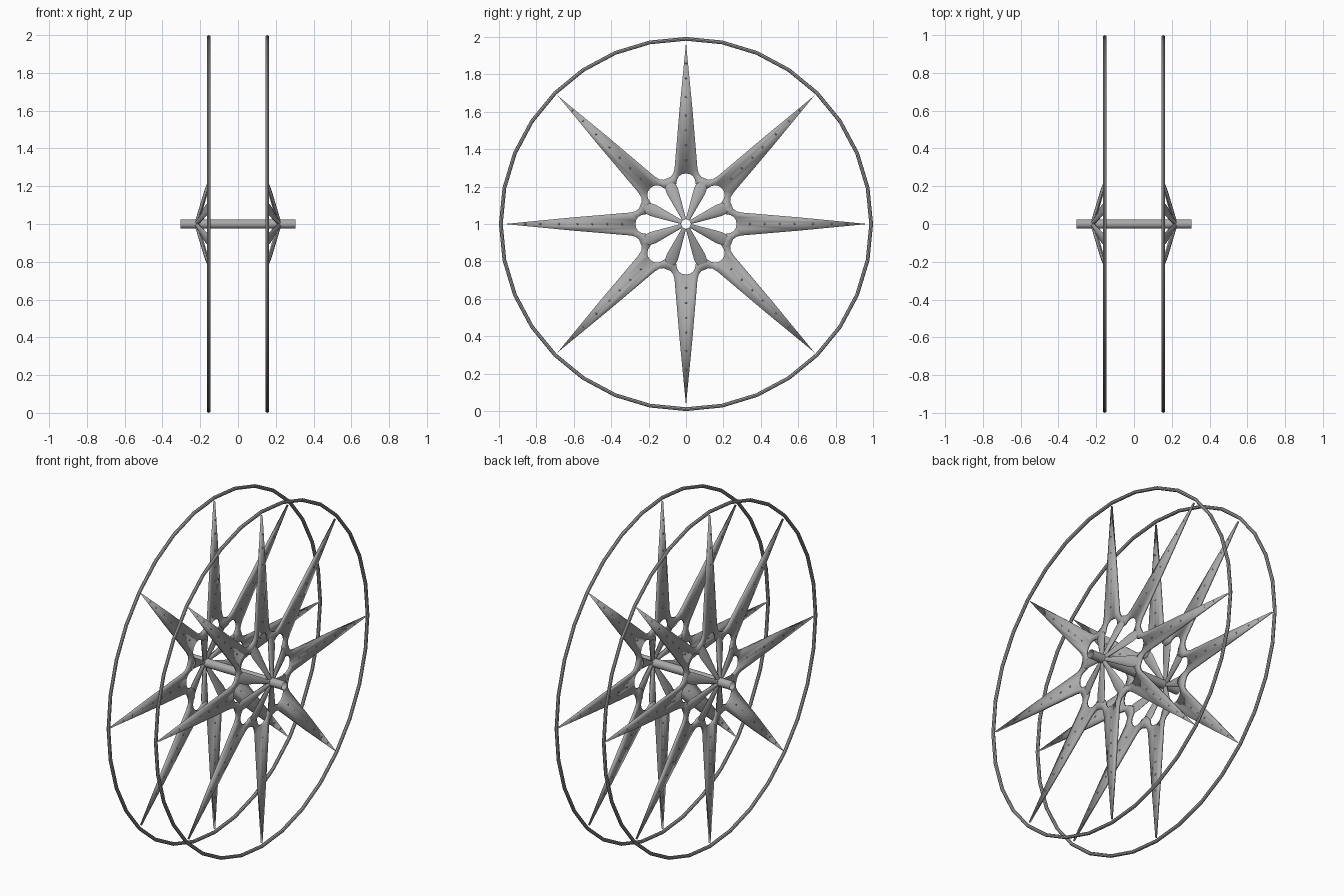
import bpy, bmesh, math
from mathutils import Matrix, Vector

cube = bpy.data.objects.get("Cube")
if cube:
    bpy.data.objects.remove(cube, do_unlink=True)

metal = bpy.data.materials.new("grey_metal")
GREY = (0.4, 0.4, 0.4, 1)
metal.diffuse_color = GREY
metal.use_nodes = True
metal.node_tree.nodes["Principled BSDF"].inputs["Base Color"].default_value = GREY

SPOKES = 8
STEP = math.tau / SPOKES
WHEEL_X = 0.155
CENTRE = Vector((0, 0, 1))


def finish(name, bm, smooth=True):
    """Turn a bmesh into a shaded, coloured object."""
    bmesh.ops.recalc_face_normals(bm, faces=bm.faces)
    mesh = bpy.data.meshes.new(name)
    bm.to_mesh(mesh)
    bm.free()
    obj = bpy.data.objects.new(name, mesh)
    bpy.context.collection.objects.link(obj)
    mesh.materials.append(metal)
    if smooth:
        bpy.ops.object.select_all(action='DESELECT')
        obj.select_set(True)
        bpy.context.view_layer.objects.active = obj
        bpy.ops.object.shade_smooth_by_angle(angle=math.radians(40))
    return obj


def polar(x, u, v, angle):
    """Point u along and v across a spoke at the given angle."""
    c, s = math.cos(angle), math.sin(angle)
    return CENTRE + Vector((x, u * c - v * s, u * s + v * c))


def loft(bm, rings, closed=False, caps=True):
    """Skin a list of equally sized point loops."""
    loops = [[bm.verts.new(p) for p in ring] for ring in rings]
    pairs = list(zip(loops, loops[1:]))
    if closed:
        pairs.append((loops[-1], loops[0]))
    for a, b in pairs:
        for i in range(len(a)):
            j = (i + 1) % len(a)
            bm.faces.new((a[i], a[j], b[j], b[i]))
    if caps and not closed:
        bm.faces.new(loops[0])
        bm.faces.new(loops[-1])


def circle(n):
    return [(math.cos(math.tau * i / n), math.sin(math.tau * i / n)) for i in range(n)]


# Half spoke: outer edge from tip to valley, inner edge around the opening
OUTER = [(0.97, 0), (0.62, 0.034), (0.3, 0.061), (0.27, 0.068), (0.252, 0.082), (0.244, 0.101)]
INNER = [(0.27, 0), (0.267, 0.02), (0.256, 0.037), (0.238, 0.048), (0.215, 0.052), (0.185, 0.0766)]
RIVETS = (0.34, 0.42, 0.5, 0.58, 0.68, 0.78, 0.86)


def build_wheel(side, label):
    x = side * WHEEL_X

    # Rim
    bm = bmesh.new()
    loft(bm, [[polar(x + 0.01 * b, 0.99 + 0.01 * a, 0, math.tau * k / 32)
               for a, b in circle(8)] for k in range(32)], closed=True)
    finish(label + "_rim", bm)

    # Star plate with eight pointed spokes and openings at their roots
    bm = bmesh.new()
    for k in range(SPOKES):
        for flip in (1, -1):
            out = [bm.verts.new(polar(x, u, flip * v, k * STEP)) for u, v in OUTER]
            inn = [bm.verts.new(polar(x, u, flip * v, k * STEP)) for u, v in INNER]
            for i in range(len(out) - 1):
                quad = [out[i], out[i + 1], inn[i + 1], inn[i]]
                bm.faces.new(quad if flip == 1 else quad[::-1])
    bmesh.ops.remove_doubles(bm, verts=bm.verts, dist=0.002)
    plate = finish(label + "_star_plate", bm)
    solid = plate.modifiers.new("thickness", 'SOLIDIFY')
    solid.thickness = 0.012
    solid.offset = 0

    # Tapered ribs rising from the plate to the axle
    bm = bmesh.new()
    for k in range(SPOKES):
        angle = (k + 0.5) * STEP
        rings = []
        for r, px, wide, deep in ((0.235, 0.156, 0.03, 0.004), (0.19, 0.168, 0.033, 0.01),
                                  (0.024, 0.213, 0.0105, 0.012)):
            rings.append([polar(side * (px + deep * b), r, wide * a, angle) for a, b in circle(10)])
        loft(bm, rings)
    finish(label + "_hub_ribs", bm)

    # Rivets on both faces of each spoke
    bm = bmesh.new()
    for k in range(SPOKES):
        for r in RIVETS:
            place = Matrix.Translation(polar(x, r, 0, k * STEP)) @ Matrix.Diagonal((1.25, 0.9, 0.9, 1))
            bmesh.ops.create_uvsphere(bm, u_segments=8, v_segments=6, radius=0.008, matrix=place)
    finish(label + "_rivets", bm)


build_wheel(1, "left")
build_wheel(-1, "right")

# Open tubular axle
bm = bmesh.new()
loft(bm, [[CENTRE + Vector((end * 0.305, 0.025 * a, 0.025 * b)) for a, b in circle(16)]
          for end in (-1, 1)], caps=False)
finish("axle", bm)
